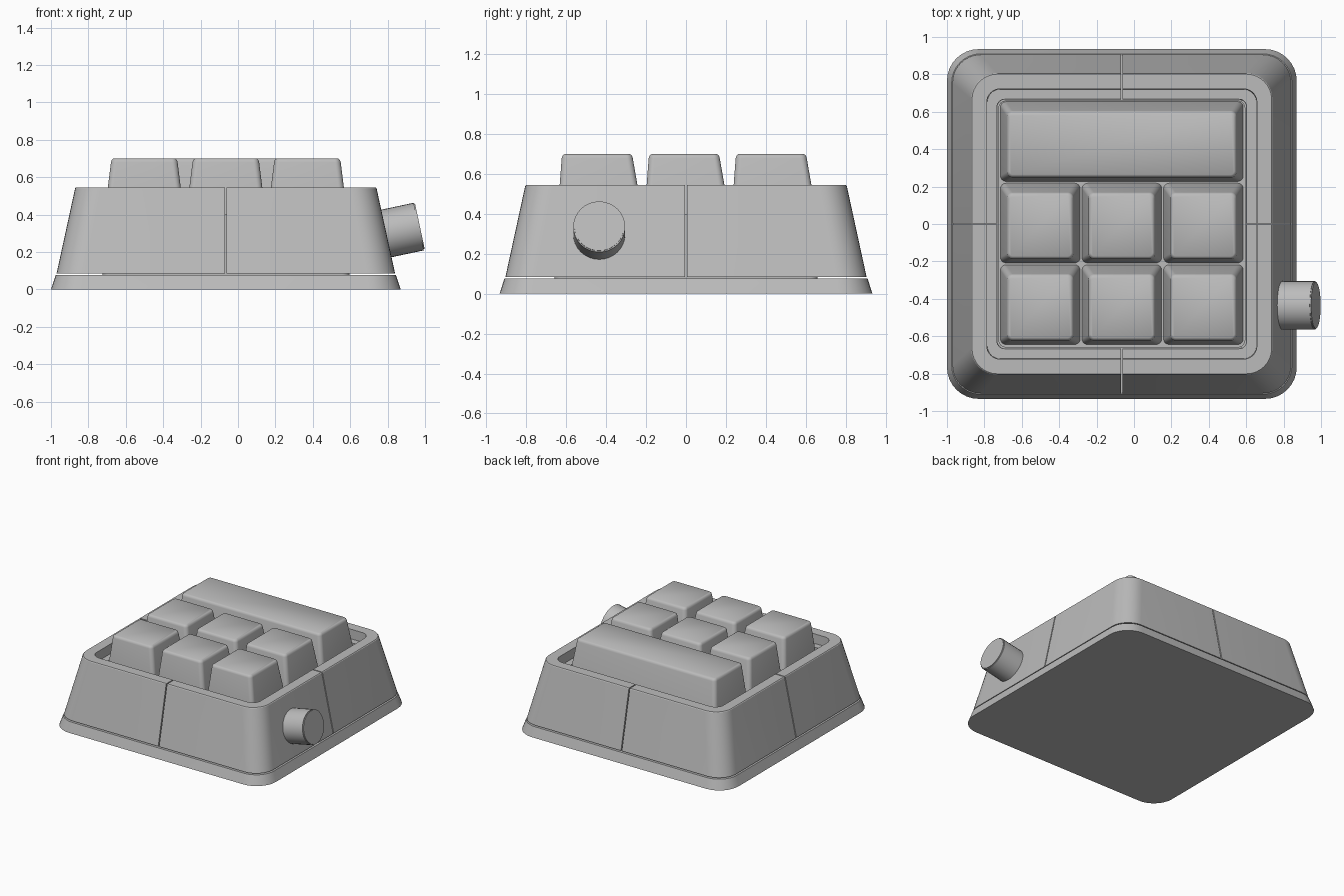
import bpy, bmesh, math
from mathutils import Vector, Matrix

if "Cube" in bpy.data.objects:
    bpy.data.objects.remove(bpy.data.objects["Cube"])

CX = -0.065      # centre of the case; the knob sticks out on +x
GAP = 0.004      # half width of the seams between the case quarters
PITCH = 0.436    # key spacing

grey = bpy.data.materials.new("plain grey")
grey.use_nodes = True
COLOUR = (0.5, 0.5, 0.5, 1)
grey.diffuse_color = COLOUR
grey.node_tree.nodes["Principled BSDF"].inputs["Base Color"].default_value = COLOUR


def rounded_rect(hx, hy, r, cy=0, steps=8):
    """Outline of a rounded rectangle, anticlockwise."""
    pts = []
    for q, (sx, sy) in enumerate([(1, 1), (-1, 1), (-1, -1), (1, -1)]):
        for i in range(steps + 1):
            a = math.pi / 2 * (q + i / steps)
            pts.append((sx * (hx - r) + r * math.cos(a),
                        cy + sy * (hy - r) + r * math.sin(a)))
    return pts


def loft(sections, closed=False):
    """Skin a list of (outline, z); cap the ends or join them into a ring."""
    bm = bmesh.new()
    loops = [[bm.verts.new((x, y, z)) for x, y in o] for o, z in sections]
    n = len(loops[0])
    pairs = list(zip(loops, loops[1:]))
    if closed:
        pairs.append((loops[-1], loops[0]))
    else:
        bm.faces.new(loops[0][::-1])
        bm.faces.new(loops[-1])
    for a, b in pairs:
        for i in range(n):
            j = (i + 1) % n
            bm.faces.new((a[i], a[j], b[j], b[i]))
    bmesh.ops.recalc_face_normals(bm, faces=bm.faces[:])
    return bm


def add(name, bm, location, angle=30):
    mesh = bpy.data.meshes.new(name)
    bm.to_mesh(mesh)
    bm.free()
    mesh.materials.append(grey)
    ob = bpy.data.objects.new(name, mesh)
    ob.location = location
    bpy.context.collection.objects.link(ob)
    bpy.ops.object.select_all(action='DESELECT')
    ob.select_set(True)
    bpy.context.view_layer.objects.active = ob
    bpy.ops.object.shade_smooth_by_angle(angle=math.radians(angle))
    return ob


def square(h, r):
    return rounded_rect(h, h, r)


# base plate
add("base_plate", loft([(square(0.935, 0.17), 0), (square(0.91, 0.155), 0.076)]),
    (CX, 0, 0))

# inner floor under the keys
add("key_floor", loft([(square(0.66, 0.04), 0.07), (square(0.66, 0.04), 0.4)]),
    (CX, 0, 0))

# case: one quarter of a stepped ring, mirrored with a thin seam
ring = loft([(square(0.905, 0.15), 0.085),
             (square(0.806, 0.14), 0.54),
             (square(0.801, 0.135), 0.545),
             (square(0.722, 0.07), 0.545),
             (square(0.72, 0.07), 0.47),
             (square(0.667, 0.04), 0.47),
             (square(0.665, 0.04), 0.085)], closed=True)
for axis in (Vector((1, 0, 0)), Vector((0, 1, 0))):
    cut = bmesh.ops.bisect_plane(ring, geom=ring.verts[:] + ring.edges[:] + ring.faces[:],
                                 plane_co=axis * GAP, plane_no=axis, clear_inner=True)
    edges = [e for e in cut["geom_cut"] if isinstance(e, bmesh.types.BMEdge)]
    bmesh.ops.edgeloop_fill(ring, edges=edges)
bmesh.ops.recalc_face_normals(ring, faces=ring.faces[:])
case = add("case_quarters", ring, (CX, 0, 0), 20)
mirror = case.modifiers.new("Mirror", 'MIRROR')
mirror.use_axis = (True, True, False)
mirror.use_mirror_merge = False


# keycaps: tapered, with the top shifted towards the front
def keycap(name, x, y, extra=0):
    def section(h, r, shift, z):
        return rounded_rect(h + extra, h, r, shift), z
    bm = loft([section(0.213, 0.03, 0, 0.4),
               section(0.178, 0.03, -0.014, 0.68),
               section(0.174, 0.028, -0.014, 0.692),
               section(0.164, 0.02, -0.014, 0.7)])
    add(name, bm, (x, y, 0), 40)


for row in range(2):
    for col in range(3):
        keycap(f"key_{row + 1}_{col + 1}", CX + (col - 1) * PITCH, (row - 1) * PITCH + 0.005)
keycap("wide_key", CX, PITCH + 0.005, PITCH)

# side knob, square to the sloping wall
bm = bmesh.new()
bmesh.ops.create_cone(bm, cap_ends=True, segments=32, radius1=0.13, radius2=0.13, depth=0.24)
rim = [e for e in bm.edges if all(v.co.z > 0 for v in e.verts)]
bmesh.ops.bevel(bm, geom=rim, offset=0.006, segments=2, affect='EDGES')
bmesh.ops.rotate(bm, verts=bm.verts[:], matrix=Matrix.Rotation(math.radians(78), 3, 'Y'))
add("side_knob", bm, (0.855, -0.435, 0.312), 35)
